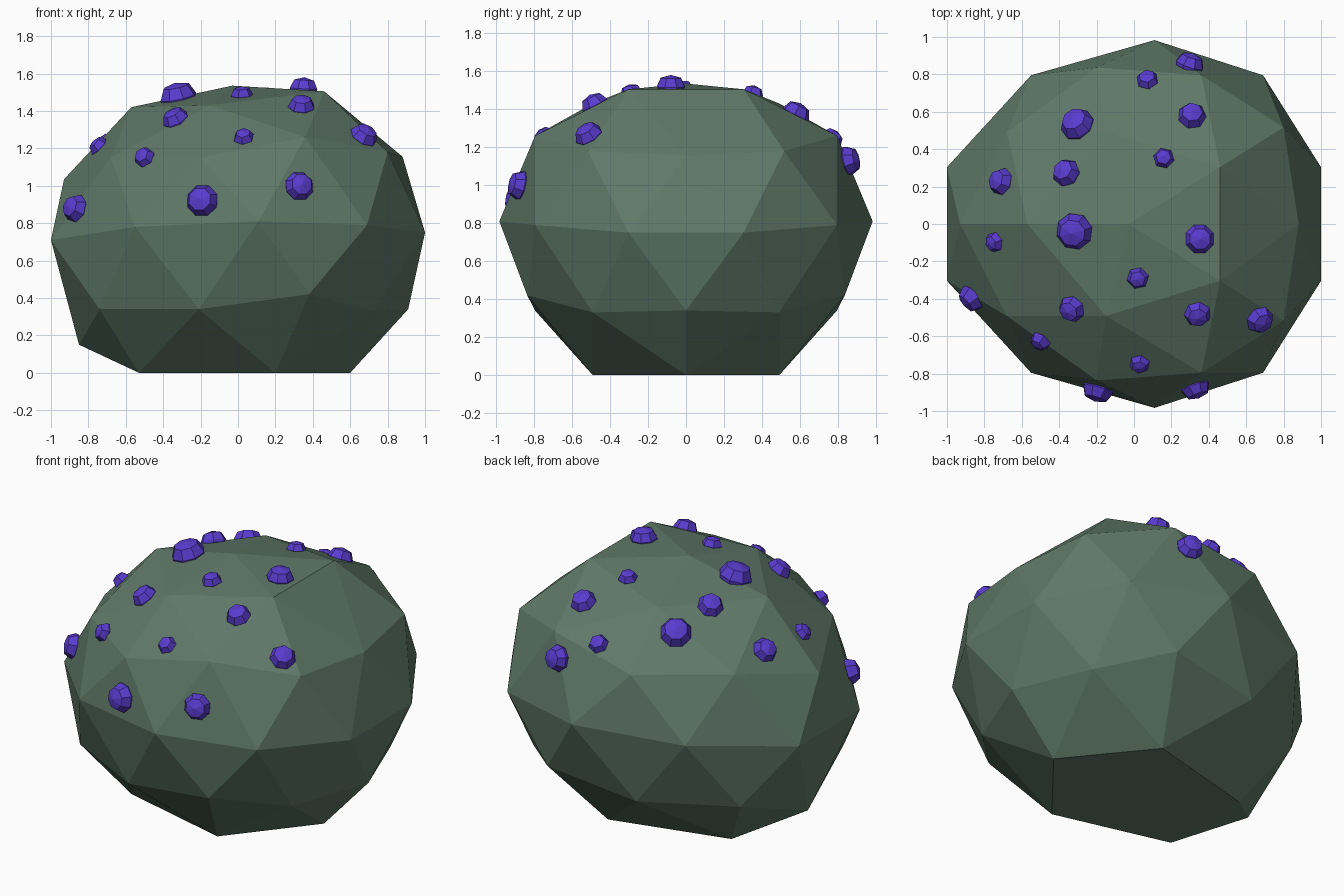
import bpy, bmesh, math
from mathutils import Vector

if "Cube" in bpy.data.objects:
    bpy.data.objects.remove(bpy.data.objects["Cube"])


def material(name, color):
    m = bpy.data.materials.new(name)
    m.diffuse_color = (*color, 1)
    m.use_nodes = True
    m.node_tree.nodes["Principled BSDF"].inputs["Base Color"].default_value = m.diffuse_color
    return m


stone = material("green_stone", (0.115, 0.19, 0.14))
violet = material("violet_crystal", (0.10, 0.045, 0.62))

# Boulder: icosphere sculpted ring by ring, mirrored in y. (x, z) per vertex,
# rings run from the top down, each ring from +x to -x
SHAPE = [
    (-0.03, 1.535),
    (0.46, 1.505), (-0.15, 1.43), (-0.57, 1.42),
    (0.88, 1.155), (0.36, 1.26), (-0.68, 1.15),
    (0.80, 1.18), (-0.20, 1.15), (-0.93, 1.035),
    (1.0, 0.75), (0.69, 0.79), (0.11, 0.81), (-0.55, 0.78), (-1.0, 0.71),
    (0.91, 0.34), (0.38, 0.42), (-0.74, 0.34),
    (0.72, 0.33), (-0.21, 0.34), (-0.85, 0.15),
    (0.60, 0.0), (0.20, 0.0), (-0.53, 0.0),
    (0.0, 0.0),
]
bpy.ops.mesh.primitive_ico_sphere_add(subdivisions=2, radius=1)
boulder = bpy.context.object
boulder.name = "boulder"
boulder.data.materials.append(stone)


def ring_key(co):
    return (round(co.z, 2) + 0.0, round(-co.x, 2) + 0.0)


verts = boulder.data.vertices
keys = sorted({ring_key(v.co) for v in verts}, reverse=True)
place = dict(zip(keys, SHAPE))
for v in verts:
    x, z = place[ring_key(v.co)]
    v.co = (x, -0.983 * v.co.y, z)
boulder.data.update()

# Crystals: faceted domes seated on the boulder faces (x, y, z, radius)
CRYSTALS = [
    (-0.32, -0.04, 1.48, 0.10), (-0.33, 0.57, 1.38, 0.093),
    (-0.37, 0.28, 1.43, 0.077), (0.31, 0.58, 1.38, 0.077),
    (0.16, 0.35, 1.47, 0.057), (0.35, -0.08, 1.51, 0.08),
    (0.02, -0.29, 1.49, 0.06), (-0.34, -0.46, 1.37, 0.074),
    (0.34, -0.48, 1.42, 0.073), (0.03, -0.75, 1.26, 0.056),
    (0.07, 0.78, 1.26, 0.06), (0.30, 0.86, 1.13, 0.08),
    (-0.72, 0.23, 1.22, 0.075), (-0.755, -0.10, 1.22, 0.056),
    (-0.87, -0.40, 0.88, 0.077), (-0.51, -0.64, 1.16, 0.058),
    (-0.19, -0.88, 0.92, 0.088), (0.33, -0.88, 1.0, 0.08),
    (0.67, -0.51, 1.26, 0.077),
]


def crystal(index, point, r):
    hit, spot, normal, _ = boulder.closest_point_on_mesh(Vector(point))
    sides = 8 if r > 0.078 else 7 if r > 0.065 else 6
    bm = bmesh.new()
    rings = []
    for radius, z in ((0.95, -0.15), (1.0, 0.08), (0.72, 0.66)):
        rings.append([bm.verts.new((r * radius * math.cos(a), r * radius * math.sin(a), r * z))
                      for a in (2 * math.pi * (i + 0.5) / sides for i in range(sides))])
    tip = bm.verts.new((0, 0, r * 0.86))
    bm.faces.new(rings[0][::-1])
    for i in range(sides):
        j = (i + 1) % sides
        for low, high in zip(rings, rings[1:]):
            bm.faces.new((low[i], low[j], high[j], high[i]))
        bm.faces.new((rings[-1][i], rings[-1][j], tip))
    mesh = bpy.data.meshes.new(f"crystal_{index}")
    bm.to_mesh(mesh)
    bm.free()
    mesh.materials.append(violet)
    ob = bpy.data.objects.new(f"crystal_{index}", mesh)
    bpy.context.collection.objects.link(ob)
    ob.location = spot
    ob.rotation_euler = normal.to_track_quat('Z', 'Y').to_euler()


for n, (x, y, z, r) in enumerate(CRYSTALS, 1):
    crystal(n, (x, y, z), r)
